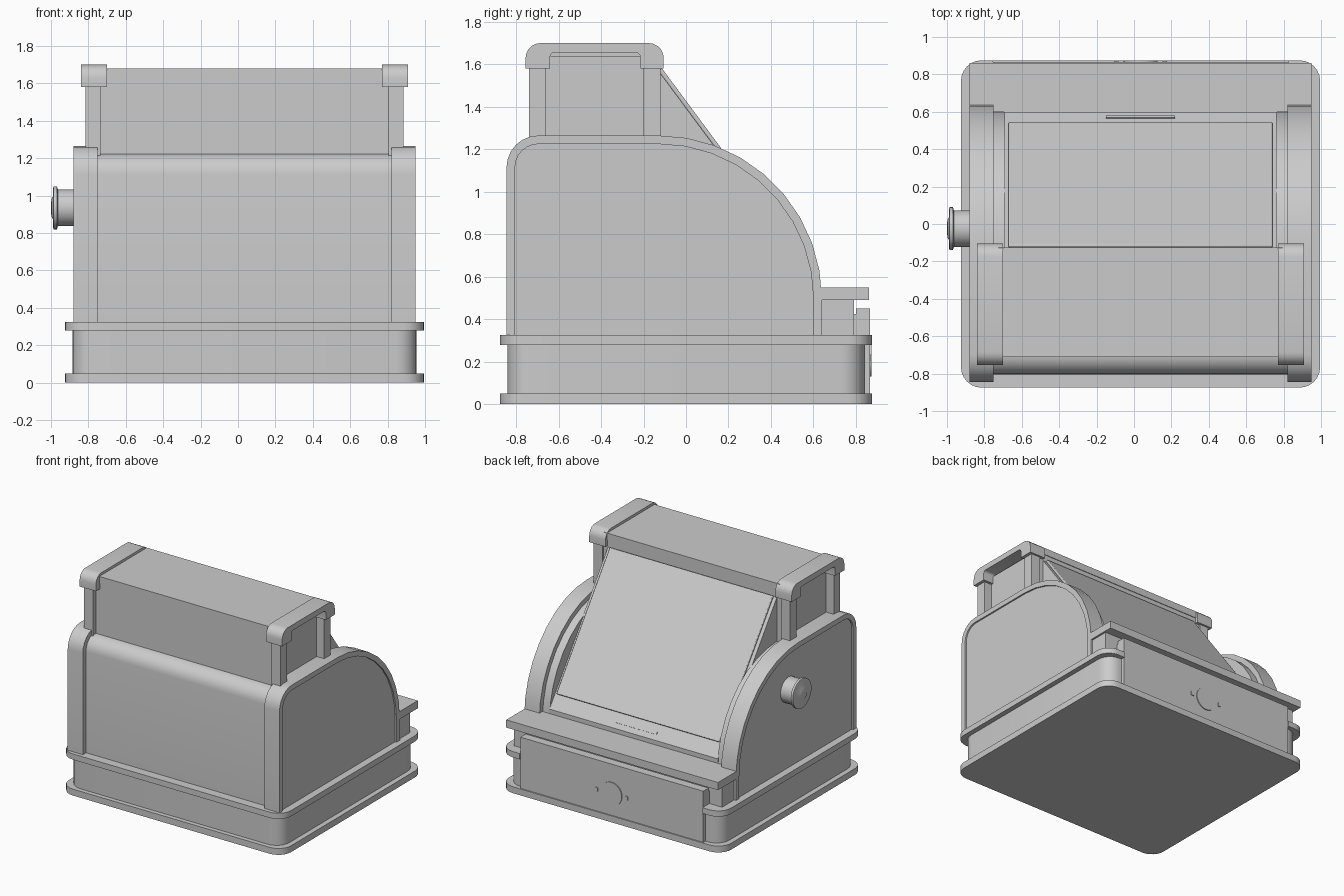
import bpy, bmesh
from math import sin, cos, pi, atan2
from mathutils import Vector, Matrix

if "Cube" in bpy.data.objects:
    bpy.data.objects.remove(bpy.data.objects["Cube"], do_unlink=True)

grey = bpy.data.materials.new("plain_grey")
grey.use_nodes = True
grey.diffuse_color = (0.6, 0.6, 0.6, 1)
grey.node_tree.nodes["Principled BSDF"].inputs["Base Color"].default_value = (0.6, 0.6, 0.6, 1)

MID = 0.035          # centre line of the cabinet in x
HALF = 0.915         # half width of the cabinet
SLOPE_TOP, SLOPE_LOW = Vector((0, -0.13, 1.57)), Vector((0, 0.6, 0.585))


def finish(name, bm, bevel=0):
    bmesh.ops.recalc_face_normals(bm, faces=bm.faces)
    mesh = bpy.data.meshes.new(name)
    bm.to_mesh(mesh)
    bm.free()
    mesh.materials.append(grey)
    ob = bpy.data.objects.new(name, mesh)
    bpy.context.collection.objects.link(ob)
    if bevel:
        mod = ob.modifiers.new("Bevel", "BEVEL")
        mod.width, mod.segments = bevel, 2
    bpy.ops.object.select_all(action='DESELECT')
    ob.select_set(True)
    bpy.context.view_layer.objects.active = ob
    bpy.ops.object.shade_smooth_by_angle(angle=0.6)
    return ob


def prism(name, points, offset, bevel=0):
    """Extrude a closed outline of 3D points along an offset."""
    bm = bmesh.new()
    face = bm.faces.new([bm.verts.new(p) for p in points])
    new = bmesh.ops.extrude_face_region(bm, geom=[face])["geom"]
    moved = [g for g in new if isinstance(g, bmesh.types.BMVert)]
    bmesh.ops.translate(bm, verts=moved, vec=offset)
    return finish(name, bm, bevel)


def side_prism(name, outline, x0, x1, bevel=0):
    return prism(name, [(x0, y, z) for y, z in outline], (x1 - x0, 0, 0), bevel)


def box(name, x0, x1, y0, y1, z0, z1, bevel=0):
    return side_prism(name, [(y0, z0), (y1, z0), (y1, z1), (y0, z1)], x0, x1, bevel)


def arc(cy, cz, r, start, end, n):
    steps = [start + (end - start) * i / n for i in range(n + 1)]
    return [(cy + r * cos(a), cz + r * sin(a)) for a in steps]


def lathe(name, profile, centre, rotation, n=32):
    """Spin a (radius, height) profile about z, then turn it into place."""
    bm = bmesh.new()
    verts = [bm.verts.new((r, 0, h)) for r, h in profile]
    edges = [bm.edges.new(pair) for pair in zip(verts, verts[1:])]
    bmesh.ops.spin(bm, geom=verts + edges, axis=(0, 0, 1), cent=(0, 0, 0),
                   angle=2 * pi, steps=n)
    bmesh.ops.remove_doubles(bm, verts=bm.verts, dist=0.0005)
    bm.transform(Matrix.Translation(centre) @ rotation)
    return finish(name, bm)


# Plinth: rounded slabs, the upper moulding broken by the drawer
def plinth(name, hx, hy, z0, z1, r=0.11, notch=False):
    cx, cy = hx - r, hy - r
    pts = []
    for i, (sx, sy) in enumerate([(1, 1), (-1, 1), (-1, -1), (1, -1)]):
        pts += arc(MID + sx * cx, sy * cy, r, i * pi / 2, (i + 1) * pi / 2, 6)
        if notch and i == 0:
            pts += [(MID + 0.79, hy), (MID + 0.79, 0.82), (MID - 0.79, 0.82), (MID - 0.79, hy)]
    return prism(name, [(x, y, z0) for x, y in pts], (0, 0, z1 - z0))


plinth("base_slab", 0.96, 0.875, 0, 0.05)
plinth("base_wall", 0.92, 0.84, 0.05, 0.28)
plinth("base_moulding", 0.96, 0.875, 0.28, 0.325, notch=True)

# Drawer with a thin round emblem plate and its two side tabs
box("drawer_front", MID - 0.79, MID + 0.79, 0.8, 0.866, 0.05, 0.45)
box("drawer_housing", MID - 0.9, MID + 0.9, 0.5, 0.79, 0.325, 0.49)
box("drawer_rail", MID - 0.79, MID + 0.79, 0.78, 0.812, 0.325, 0.425)
box("drawer_ledge", MID - HALF, MID + HALF, 0.6, 0.862, 0.49, 0.55)
to_back = Matrix.Rotation(-pi / 2, 4, 'X')
lathe("drawer_emblem", [(0, 0), (0.09, 0), (0.09, 0.007), (0, 0.007)],
      (MID, 0.866, 0.22), to_back)
for side in (-1, 1):
    x = MID + side * 0.13
    box("emblem_tab", x - 0.012, x + 0.012, 0.866, 0.872, 0.205, 0.235)


# Cabinet profile, shrunk by an inset
def profile(inset):
    return ([(-0.845 + inset, 0.325)]
            + arc(-0.695, 1.115, 0.15 - inset, pi, pi / 2, 6)
            + arc(-0.13, 0.495, 0.77 - inset, pi / 2, 0, 9)
            + [(0.64 - inset, 0.325)])


inner = profile(0.04)
for side in (-1, 1):
    def x_at(d):
        return MID + side * d
    # Curved cheeks with a raised rim band
    side_prism("cheek_band", profile(0) + inner[::-1], x_at(0.785), x_at(HALF))
    side_prism("cheek_body", inner, x_at(0.725), x_at(HALF - 0.012))
    # Posts and arched caps at the ends of the top box
    for y in (-0.74, -0.2):
        box("top_post", x_at(0.77), x_at(0.85), y, y + 0.08, 1.2, 1.62)
    cap = ([(-0.755, 1.58)] + arc(-0.685, 1.63, 0.07, pi, pi / 2, 5)
           + arc(-0.175, 1.63, 0.07, pi / 2, 0, 5) + [(-0.105, 1.58), (-0.215, 1.58)]
           + arc(-0.235, 1.635, 0.02, 0, pi / 2, 3)
           + arc(-0.62, 1.635, 0.02, pi / 2, pi, 3) + [(-0.64, 1.58)])
    side_prism("top_cap", cap, x_at(0.735), x_at(0.875))

# Central body: rounded rear, sloping working face
low, top = SLOPE_LOW, SLOPE_TOP
centre = inner[:8] + [(-0.13, 1.23), (top.y, top.z), (low.y, low.z), (0.6, 0.325)]
side_prism("centre_body", centre, MID - 0.73, MID + 0.73)
side_prism("rear_wall", inner[:8] + [(-0.13, 1.23), (-0.13, 0.325)], MID - 0.79, MID + 0.79)

# Top box and lid
box("top_box", MID - 0.785, MID + 0.785, -0.705, -0.13, 1.2, 1.64)
box("top_lid", MID - 0.76, MID + 0.76, -0.712, -0.125, 1.625, 1.68)

# Plates lying on the slope
down = (low - top).normalized()
normal = Vector((0, -down.z, down.y))


def slope_plate(name, x0, x1, start, end, thick, bevel=0):
    a, b = top + down * start, top + down * end
    pts = [a, b, b + normal * thick, a + normal * thick]
    return side_prism(name, [(p.y, p.z) for p in pts], x0, x1, bevel)


slope_plate("slope_panel", MID - 0.705, MID + 0.705, 0, 1.11, 0.02, 0.006)
slope_plate("slope_label", MID - 0.185, MID + 0.185, 1.165, 1.185, 0.006)

# Side knob with a flared rim
knob = [(0, -0.03), (0.098, -0.03), (0.098, 0.085), (0.115, 0.09), (0.115, 0.108),
        (0.1, 0.112), (0.06, 0.112), (0.045, 0.12), (0, 0.122)]
lathe("side_knob", knob, (-0.878, -0.025, 0.935), Matrix.Rotation(-pi / 2, 4, 'Y'))
